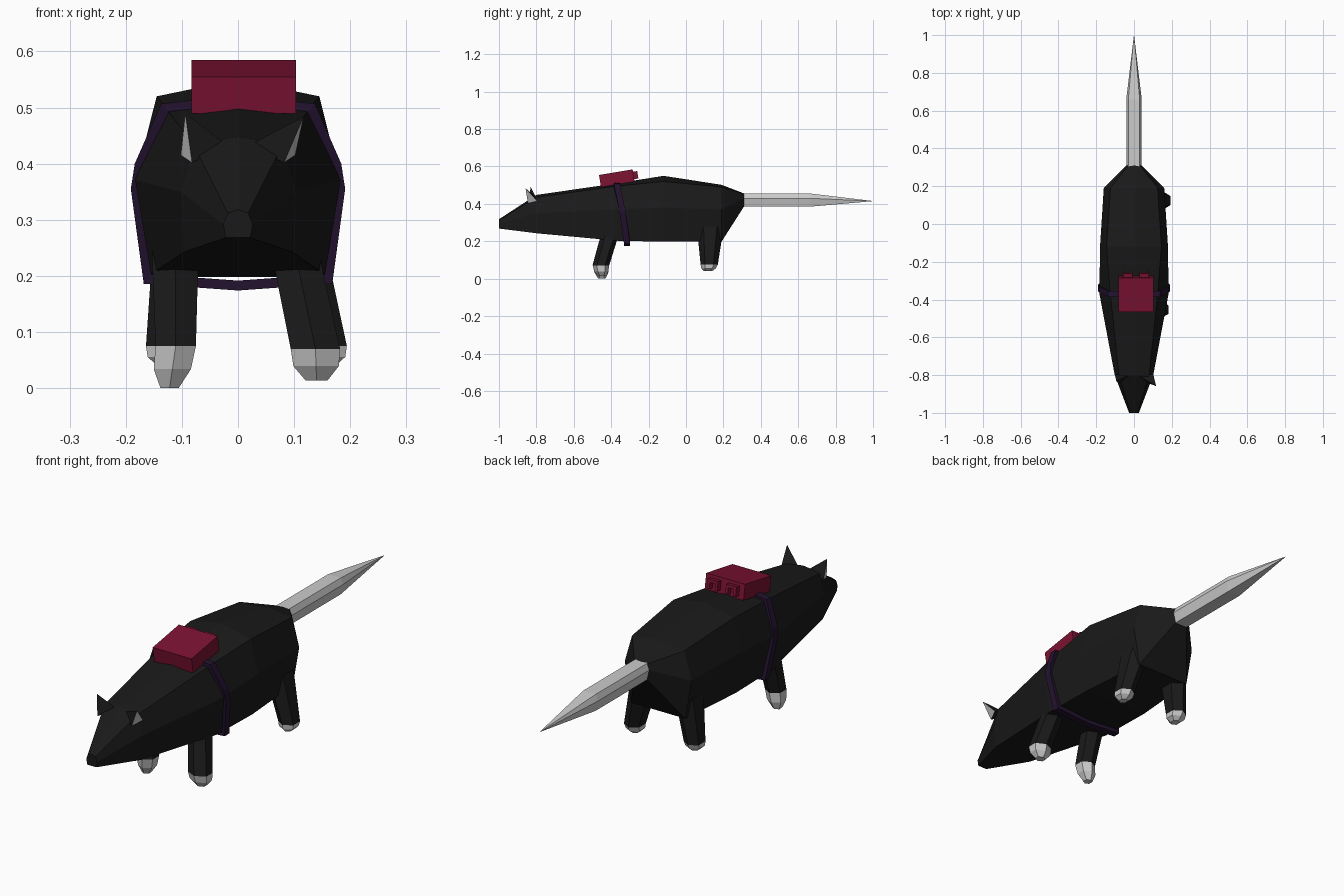
import bpy, math
from mathutils import Matrix, Vector

if "Cube" in bpy.data.objects:
    bpy.data.objects.remove(bpy.data.objects["Cube"])


def mat(name, rgb):
    m = bpy.data.materials.new(name)
    m.diffuse_color = (*rgb, 1)
    m.use_nodes = True
    m.node_tree.nodes["Principled BSDF"].inputs["Base Color"].default_value = m.diffuse_color
    return m


BLACK = mat("black fur", (0.010, 0.010, 0.010))
RED = mat("crimson", (0.20, 0.006, 0.032))
PURPLE = mat("dark purple", (0.016, 0.006, 0.028))


def make(name, verts, faces, material=None):
    me = bpy.data.meshes.new(name)
    me.from_pydata([tuple(v) for v in verts], [], faces)
    if material:
        me.materials.append(material)
    ob = bpy.data.objects.new(name, me)
    bpy.context.collection.objects.link(ob)
    # consistent outward normals
    import bmesh
    bm = bmesh.new()
    bm.from_mesh(me)
    bmesh.ops.recalc_face_normals(bm, faces=bm.faces)
    bm.to_mesh(me)
    bm.free()
    return ob


def loft(name, rings, material=None, closed=False):
    n, k = len(rings[0]), len(rings)
    verts = [p for r in rings for p in r]
    faces = []
    for i in range(k if closed else k - 1):
        j = (i + 1) % k
        for a in range(n):
            b = (a + 1) % n
            faces.append((i * n + a, i * n + b, j * n + b, j * n + a))
    if not closed:
        faces += [tuple(range(n)), tuple(range((k - 1) * n, k * n))]
    return make(name, verts, faces, material)


def ring(c, rx, ry, n=6):
    return [(c[0] + rx * math.cos(math.tau * (i + 0.5) / n) / math.cos(math.pi / n),
             c[1] + ry * math.sin(math.tau * (i + 0.5) / n), c[2]) for i in range(n)]


# Body and head: y, ridge z, shoulder half width, shoulder z, side half width, side z, belly half width, belly z
SECTIONS = [
    (-1.00, .318, .018, .312, .026, .292, .022, .268),
    (-0.80, .448, .080, .435, .102, .350, .095, .243),
    (-0.37, .510, .125, .495, .183, .370, .155, .203),
    (-0.12, .550, .145, .520, .180, .380, .155, .198),
    (0.19, .502, .125, .490, .160, .370, .130, .198),
    (0.31, .456, .030, .454, .041, .430, .030, .386),
]
body = []
for y, tz, sw, sz, w, mz, bw, bz in SECTIONS:
    body.append([(0, y, tz), (sw, y, sz), (w, y, mz), (bw, y, bz),
                 (-bw, y, bz), (-w, y, mz), (-sw, y, sz)])
loft("body", body, BLACK)

# Blade-like tail
tail = []
for y, s, z in ((.30, 1, .42), (.66, 1, .42), (1.0, .01, .415)):
    tail.append([(x * s, y, z + dz * s) for x, dz in
                 ((.03, .036), (.041, .01), (.03, -.035), (-.03, -.035), (-.041, .01), (-.03, .036))])
loft("tail", tail)

# Legs with pale feet: top, ankle and toe centres, top radii, ankle radii
LEGS = {
    "front_left": ((-.112, -.40, .26), (-.111, -.455, .075), (-.122, -.450, 0), (.042, .048), (.036, .044)),
    "front_right": ((.098, -.40, .26), (.138, -.455, .070), (.140, -.450, .014), (.042, .048), (.044, .044)),
    "hind_left": ((-.105, .130, .28), (-.128, .124, .075), (-.128, .118, .040), (.045, .072), (.036, .046)),
    "hind_right": ((.105, .130, .28), (.158, .124, .075), (.158, .118, .040), (.045, .072), (.036, .046)),
}
for name, (top, ankle, toe, rt, ra) in LEGS.items():
    loft(name + "_leg", [ring(top, *rt), ring(ankle, *ra)], BLACK)
    mid = Vector(ankle).lerp(Vector(toe), 0.55)
    loft(name + "_foot", [ring(ankle, *ra), ring(mid, ra[0] * .92, ra[1] * .85),
                          ring(toe, ra[0] * .45, ra[1] * .45)])

# Ears: three-sided spikes with one pale outer face
for side, s, tip in (("left", -1, (.094, -.830, .490)), ("right", 1, (.117, -.858, .484))):
    pts = [(.018, -.800, .432), (.082, -.845, .402), (.102, -.795, .415), tip]
    ear = make(side + "_ear", [(s * x, y, z) for x, y, z in pts],
               [(0, 1, 3), (1, 2, 3), (2, 0, 3), (0, 1, 2)], BLACK)
    ear.data.materials.append(mat(side + " inner ear", (.8, .8, .8)))
    ear.data.polygons[1].material_index = 1

# Strap looped around the chest, leaning back toward the belly
half = [(.137, .507), (.184, .400), (.191, .355), (.168, .186)]
path = [(0, .522)] + half + [(0, .174)] + [(-x, z) for x, z in reversed(half)]
strap = []
for x, z in path:
    y = -.315 - .055 * max(0, (z - .18) / .33) ** 1.3
    k = .90
    xi, zi = x * k, .35 + (z - .35) * k
    strap.append([(x, y - .016, z), (x, y + .016, z), (xi, y + .016, zi), (xi, y - .016, zi)])
loft("strap", strap, PURPLE, closed=True)

# Pack on the back, tilted along the spine
TILT = Matrix.Translation((.01, -.37, .537)) @ Matrix.Rotation(math.radians(9.5), 4, 'X')


def box(name, centre, size, material):
    cx, cy, cz = centre
    a, b, c = (v / 2 for v in size)
    rings = [[TILT @ Vector((cx + x * a, cy + y * b, cz + z)) for x, y in
              ((-1, -1), (1, -1), (1, 1), (-1, 1))] for z in (-c, c)]
    return loft(name, rings, material)


box("pack", (0, 0, 0), (.186, .182, .066), RED)

# Two small open buckles on the rear of the pack
for i, x in enumerate((-.044, .044), 1):
    for part, dx, dz, w, h in (("side_a", -.019, 0, .012, .040), ("side_b", .019, 0, .012, .040),
                               ("top", 0, .014, .038, .012)):
        box(f"buckle_{i}_{part}", (x + dx, .101, dz), (w, .026, h), RED)
